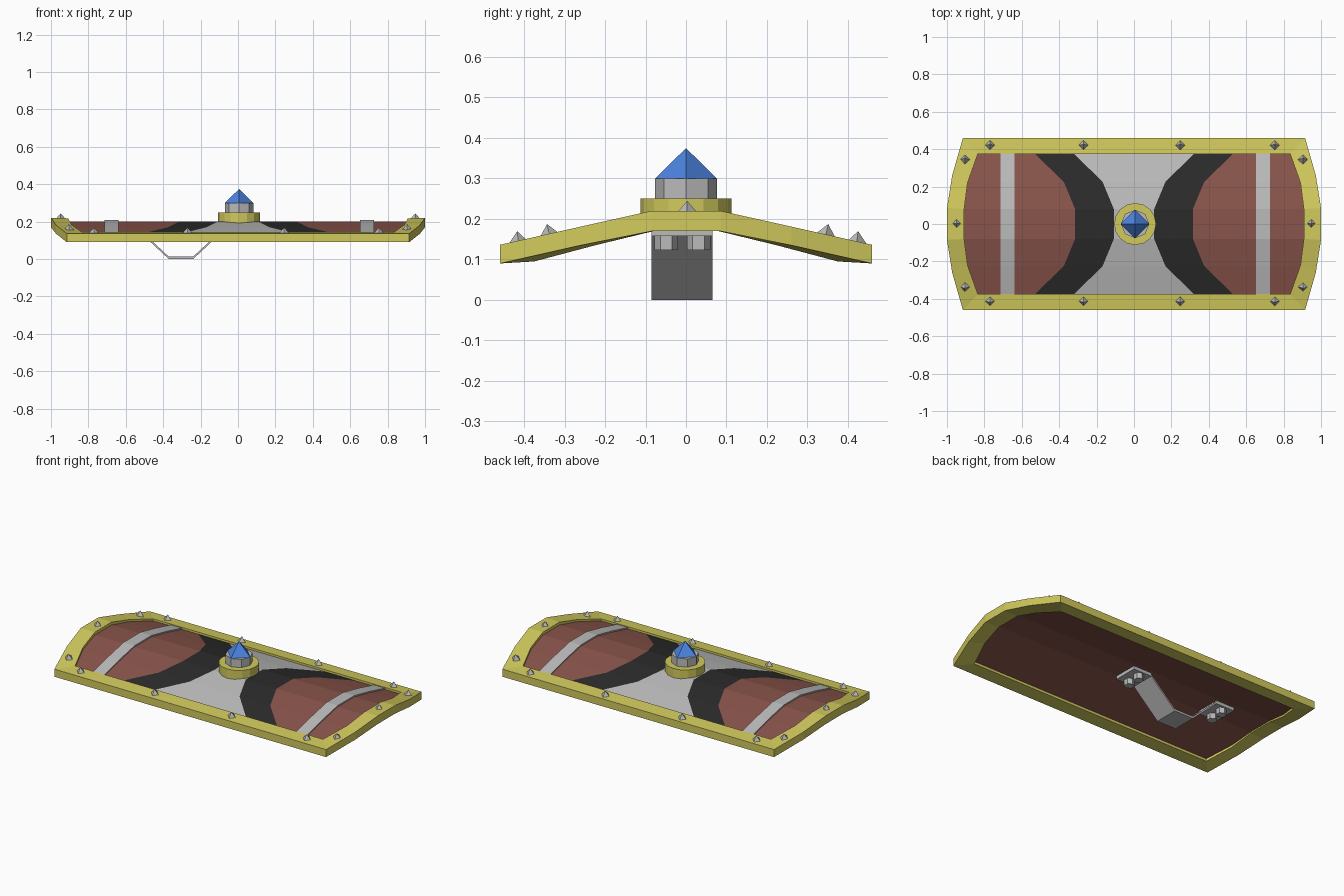
import bpy, bmesh, math
from mathutils import Vector

cube = bpy.data.objects.get("Cube")
if cube:
    bpy.data.objects.remove(cube, do_unlink=True)


def material(name, rgb):
    m = bpy.data.materials.new(name)
    m.use_nodes = True
    m.diffuse_color = (*rgb, 1)
    m.node_tree.nodes["Principled BSDF"].inputs["Base Color"].default_value = (*rgb, 1)
    return m


BRASS = material("yellow brass", (0.64, 0.59, 0.11))
STEEL = material("grey steel", (0.5, 0.5, 0.5))
BROWN = material("red brown wood", (0.25, 0.09, 0.07))
BLACK = material("black paint", (0.024, 0.024, 0.024))
BLUE = material("blue gem", (0.07, 0.23, 0.75))


def finish(name, bm, *mats):
    bmesh.ops.recalc_face_normals(bm, faces=bm.faces)
    me = bpy.data.meshes.new(name)
    bm.to_mesh(me)
    bm.free()
    for m in mats:
        me.materials.append(m)
    ob = bpy.data.objects.new(name, me)
    bpy.context.collection.objects.link(ob)
    return ob


def slab(name, rows, thick, mats, col_mats):
    """Closed sheet from rows of (y, z, x list); col_mats colours the top by column."""
    bm = bmesh.new()
    top = [[bm.verts.new((x, y, z)) for x in xs] for y, z, xs in rows]
    low = [[bm.verts.new((x, y, z - thick)) for x in xs] for y, z, xs in rows]
    last_r, last_c = len(rows) - 1, len(rows[0][2]) - 1
    for r in range(last_r):
        for c in range(last_c):
            for g, colour in ((top, col_mats[c]), (low, 0)):
                f = bm.faces.new((g[r][c], g[r][c + 1], g[r + 1][c + 1], g[r + 1][c]))
                f.material_index = colour
        for c in (0, last_c):
            bm.faces.new((top[r][c], top[r + 1][c], low[r + 1][c], low[r][c]))
    for r in (0, last_r):
        for c in range(last_c):
            bm.faces.new((top[r][c], top[r][c + 1], low[r][c + 1], low[r][c]))
    return finish(name, bm, *mats)


def cone(name, sides, r1, r2, depth, base, mat, turn=0.0, up=(0, 0, 1)):
    """Straight-sided prism or pyramid standing on base."""
    bm = bmesh.new()
    bmesh.ops.create_cone(bm, cap_ends=True, segments=sides, radius1=r1,
                          radius2=r2, depth=depth)
    ob = finish(name, bm, mat)
    axis = Vector(up).normalized()
    ob.location = Vector(base) + axis * depth / 2
    tilt = Vector((0, 0, 1)).rotation_difference(axis)
    ob.rotation_euler = tilt.to_euler()
    if turn:
        ob.rotation_euler.z += turn
    return ob


def mirror_rows(half):
    return [(-y, *rest) for y, *rest in reversed(half)] + half


# Painted board: y, z, end x, black edge, grey edge
board = [(0.08, 0.2, 0.925, 0.315, 0.108),
         (0.225, 0.17, 0.905, 0.375, 0.168),
         (0.385, 0.13, 0.85, 0.54, 0.33)]
rows = mirror_rows([(y, z, [-e, -b, -g, g, b, e]) for y, z, e, b, g in board])
slab("shield_board", rows, 0.022, (BROWN, BLACK, STEEL), (0, 1, 2, 1, 0))

# Raised metal bands across the board
for side, x in (("right", -0.677), ("left", 0.69)):
    rows = mirror_rows([(y, z + 0.008, [x - 0.037, x + 0.037]) for y, z, *_ in board])
    slab(side + "_band", rows, 0.015, (STEEL,), (0,))

# Raised rim: x, y, top z, bottom z for a quarter of each loop
outer = [(1.0, 0.085, 0.22, 0.17), (0.972, 0.26, 0.181, 0.135), (0.915, 0.46, 0.136, 0.09)]
inner = [(0.908, 0.08, 0.218, 0.17), (0.89, 0.22, 0.184, 0.136), (0.835, 0.375, 0.145, 0.095)]


def loop(quarter):
    half = [(x, -y, t, b) for x, y, t, b in reversed(quarter)] + quarter
    return half + [(-x, -y, t, b) for x, y, t, b in half]


bm = bmesh.new()
rings = []
for pts in (loop(outer), loop(inner)):
    rings.append([bm.verts.new((x, y, t)) for x, y, t, b in pts])
    rings.append([bm.verts.new((x, y, b)) for x, y, t, b in pts])
out_top, out_low, in_top, in_low = rings
count = len(out_top)
for a, b in ((out_top, in_top), (in_top, in_low), (in_low, out_low), (out_low, out_top)):
    for i in range(count):
        j = (i + 1) % count
        bm.faces.new((a[i], a[j], b[j], b[i]))
finish("shield_rim", bm, BRASS)

# Central boss with a gem
cx = 0.006
cone("boss_base", 16, 0.112, 0.112, 0.065, (cx, 0, 0.185), BRASS)
cone("boss_collar", 8, 0.076, 0.076, 0.05, (cx, 0, 0.25), STEEL)
cone("boss_gem", 4, 0.076, 0, 0.075, (cx, 0, 0.3), BLUE)

# Pyramid studs around the rim
for s in (-1, 1):
    for x in (-0.77, -0.27, 0.247, 0.753):
        cone("long_side_stud", 4, 0.029, 0, 0.034, (x, 0.004 + s * 0.417, 0.136), STEEL,
             up=(0, s * 0.12, 1))
    for t in (-1, 1):
        cone("end_stud", 4, 0.029, 0, 0.034, (s * 0.904, 0.004 + t * 0.34, 0.154), STEEL,
             up=(0, t * 0.22, 1))
    cone("end_middle_stud", 4, 0.029, 0, 0.034, (s * 0.948, 0.003, 0.211), STEEL)

# Bent strap handle under the board
hx, y0, y1 = -0.305, -0.085, 0.065
half = [(0.065, 0.0), (0.235, 0.158), (0.36, 0.158)]
lower = [(-x, z) for x, z in reversed(half)] + half
bm = bmesh.new()
strips = [[bm.verts.new((hx + x, y, z + dz)) for x, z in lower]
          for y, dz in ((y0, 0), (y1, 0), (y1, 0.013), (y0, 0.013))]
for k in range(4):
    a, b = strips[k], strips[(k + 1) % 4]
    for i in range(len(lower) - 1):
        bm.faces.new((a[i], a[i + 1], b[i + 1], b[i]))
for i in (0, -1):
    bm.faces.new([s[i] for s in strips])
finish("handle_strap", bm, STEEL)

# Mounting pads and bolts holding the handle
for s in (-1, 1):
    bm = bmesh.new()
    bmesh.ops.create_cube(bm, size=1)
    pad = finish("handle_pad", bm, STEEL)
    pad.scale = (0.125, y1 - y0, 0.014)
    pad.location = (hx + s * 0.2975, (y0 + y1) / 2, 0.173)
    for y in (-0.049, 0.031):
        cone("handle_bolt", 6, 0.029, 0.029, 0.038, (hx + s * 0.2975, y, 0.123), STEEL)
